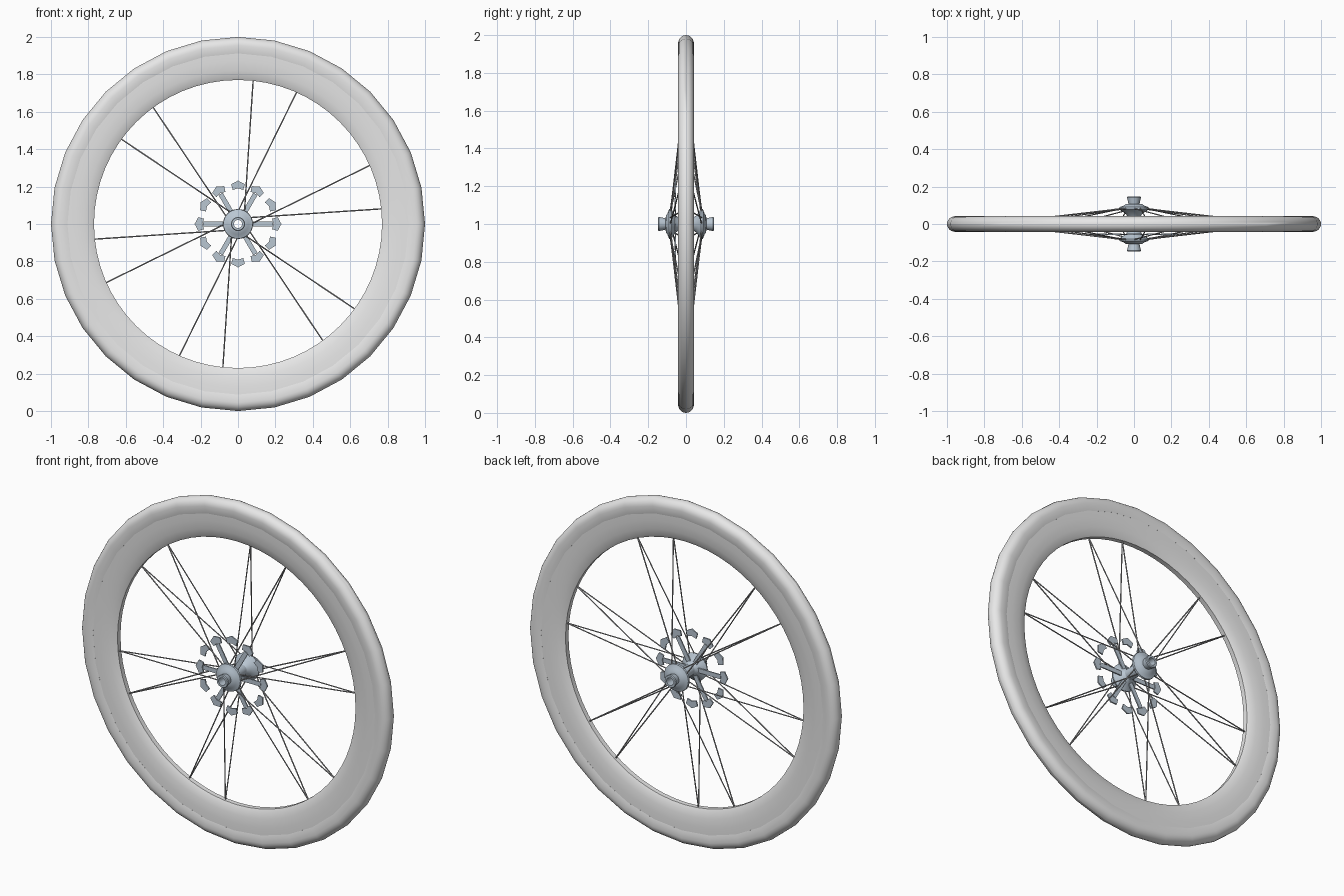
import bpy
import bmesh
from math import sin, cos, pi, radians
from mathutils import Vector, Matrix

cube = bpy.data.objects.get("Cube")
if cube:
    bpy.data.objects.remove(cube)

AXIS = Vector((0, 0, 1))  # wheel centre


def material(name, rgb):
    m = bpy.data.materials.new(name)
    m.use_nodes = True
    m.diffuse_color = (*rgb, 1)
    m.node_tree.nodes["Principled BSDF"].inputs["Base Color"].default_value = (*rgb, 1)
    return m


WHEEL = material("light_grey", (0.8, 0.8, 0.8))
METAL = material("blue_grey_metal", (0.49, 0.57, 0.65))
SPOKE = material("spoke_grey", (0.4, 0.4, 0.41))


def finish(name, bm, mat, smooth=None):
    """Turn a bmesh into an object centred on the axle."""
    bmesh.ops.recalc_face_normals(bm, faces=bm.faces)
    mesh = bpy.data.meshes.new(name)
    bm.to_mesh(mesh)
    bm.free()
    mesh.materials.append(mat)
    ob = bpy.data.objects.new(name, mesh)
    ob.location = AXIS
    bpy.context.collection.objects.link(ob)
    if smooth:
        bpy.ops.object.select_all(action="DESELECT")
        ob.select_set(True)
        bpy.context.view_layer.objects.active = ob
        bpy.ops.object.shade_smooth_by_angle(angle=radians(smooth))
    return ob


def polar(r, a, y=0.0):
    return Vector((r * cos(a), y, r * sin(a)))


def lathe(name, profile, steps, mat, smooth):
    """Spin a closed (radius, y) profile around the axle."""
    bm = bmesh.new()
    rings = [[bm.verts.new(polar(r, 2 * pi * i / steps, y)) for r, y in profile]
             for i in range(steps)]
    n = len(profile)
    for i in range(steps):
        a, b = rings[i], rings[(i + 1) % steps]
        for j in range(n):
            k = (j + 1) % n
            bm.faces.new((a[j], a[k], b[k], b[j]))
    return finish(name, bm, mat, smooth)


def both_sides(half):
    """Mirror a half profile (y >= 0) across the wheel plane."""
    return half + [(r, -y) for r, y in reversed(half) if y > 0]


def prism(bm, points, y, thick, angle):
    """Thin plate from (tangent, radial) points, turned to an angle."""
    turn = Matrix.Rotation(-(angle - pi / 2), 3, "Y")
    front, back = [[bm.verts.new(turn @ Vector((t, y + s * thick / 2, r)))
                    for t, r in points] for s in (-1, 1)]
    bm.faces.new(front)
    bm.faces.new(back[::-1])
    for i in range(len(points)):
        j = (i + 1) % len(points)
        bm.faces.new((front[i], front[j], back[j], back[i]))


# Tyre: rounded crown with straight side walls
crown = [(0.955 + 0.045 * sin(t * pi / 12), 0.042 * cos(t * pi / 12)) for t in range(7)]
lathe("tyre", both_sides([(0.912, 0.037), (0.93, 0.041)] + crown), 32, WHEEL, 50)

# Deep rim tapering toward the hub
lathe("rim", both_sides([(0.77, 0.014), (0.785, 0.022), (0.82, 0.031),
                         (0.87, 0.036), (0.915, 0.037)]), 64, WHEEL, 40)

# Hub: hollow axle, end caps, flanges and waisted body
lathe("hub", both_sides([(0.022, 0.148), (0.034, 0.148), (0.037, 0.142), (0.03, 0.108),
                         (0.045, 0.106), (0.056, 0.098), (0.078, 0.09), (0.08, 0.08),
                         (0.07, 0.072), (0.045, 0.055), (0.032, 0.035)]),
      32, METAL, 30)

# Spokes: crossing pairs, repeated on both flanges
bm = bmesh.new()
for pair in range(6):
    middle = radians(15 + 60 * pair)
    for lean in (-1, 1):
        for side in (-1, 1):
            hub_end = polar(0.068, middle - lean * radians(15), side * 0.083)
            rim_end = polar(0.78, middle + lean * radians(9))
            line = rim_end - hub_end
            place = (Matrix.Translation((hub_end + rim_end) / 2)
                     @ line.to_track_quat("Z", "Y").to_matrix().to_4x4())
            bmesh.ops.create_cone(bm, cap_ends=True, segments=6, radius1=0.0035,
                                  radius2=0.0035, depth=line.length, matrix=place)
finish("spokes", bm, SPOKE, 65)

# Brake disc: twelve separate pads of metal and six carrier arms
ROTOR_Y = -0.056
bm = bmesh.new()
for i in range(12):
    prism(bm, [(-0.037, 0.212), (0, 0.232), (0.037, 0.212),
               (0.028, 0.182), (0, 0.191), (-0.028, 0.182)],
          ROTOR_Y, 0.008, i * pi / 6)
finish("brake_disc_segments", bm, METAL)

bm = bmesh.new()
for i in range(6):
    prism(bm, [(-0.013, 0.04), (-0.013, 0.186), (0.013, 0.186), (0.013, 0.04)],
          ROTOR_Y, 0.007, i * pi / 3)
finish("brake_disc_arms", bm, METAL)
